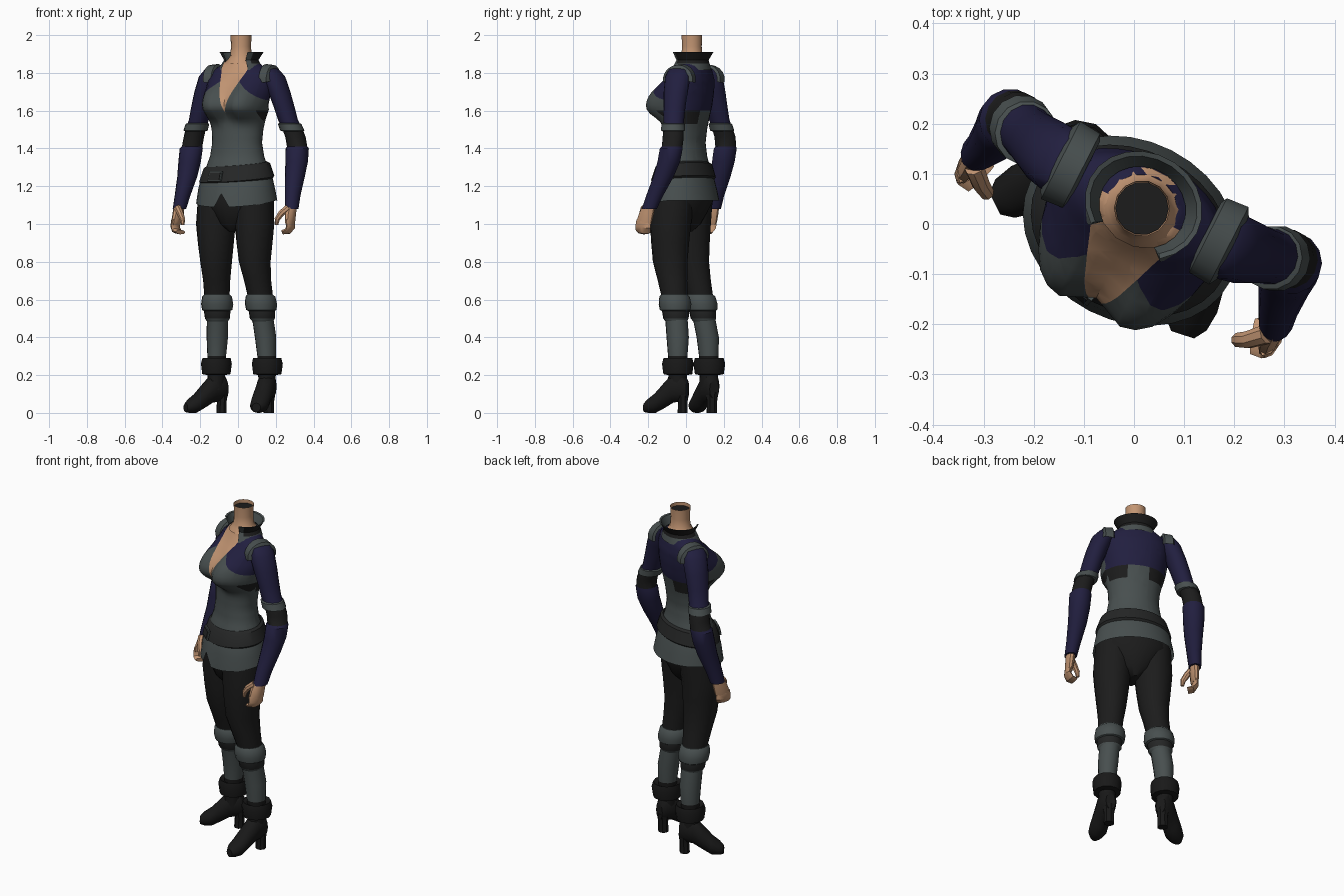
import bpy, bmesh, math
from mathutils import Vector, Matrix

ROT = Matrix.Rotation(math.radians(-27), 4, 'Z')   # the figure stands turned
I4 = Matrix.Identity(4)


def material(name, rgb):
    m = bpy.data.materials.new(name)
    m.diffuse_color = (*rgb, 1)
    return m


MATS = [material("skin", (.54, .30, .17)), material("grey_cloth", (.064, .078, .078)),
        material("navy_cloth", (.0155, .0135, .05)), material("black_cloth", (.0115, .0115, .0115)),
        material("boot_leather", (.0095, .0095, .0095)), material("dark_leather", (.018, .019, .019))]
SKIN, GREY, NAVY, BLACK, BOOT, DARK = range(6)


def finish(name, bm, col):
    bmesh.ops.recalc_face_normals(bm, faces=bm.faces)
    for f in bm.faces:
        f.material_index = col(f.calc_center_median()) if callable(col) else col
    bm.transform(ROT)
    me = bpy.data.meshes.new(name)
    bm.to_mesh(me)
    bm.free()
    for m in MATS:
        me.materials.append(m)
    ob = bpy.data.objects.new(name, me)
    bpy.context.collection.objects.link(ob)
    return ob


def loft(name, rings, col, n=14, axis='z', s=1, sub=1, gap=0, cap=True, warp=None, cuts=(), M=I4):
    """Skin elliptical rings (x, y, z, rx, ry); gap leaves an opening at the front."""
    if sub > 1:
        fine = []
        for a, b in zip(rings, rings[1:]):
            fine += [tuple(p + (q - p) * k / sub for p, q in zip(a, b)) for k in range(sub)]
        rings = fine + [rings[-1]]
    bm = bmesh.new()
    rows = []
    for i, (x, y, z, rx, ry) in enumerate(rings):
        u, v = Vector((1, 0, 0)), Vector((0, 1, 0))
        if axis == 'y':
            v = Vector((0, 0, 1))
        elif axis == 't':
            a, b = rings[max(i - 1, 0)], rings[min(i + 1, len(rings) - 1)]
            d = (Vector(b[:3]) - Vector(a[:3])).normalized()
            u = v.cross(d).normalized()
            v = d.cross(u)
        row = []
        for k in range(n):
            t = 2 * math.pi * k / n
            if gap:
                t = -math.pi / 2 + gap + (2 * math.pi - 2 * gap) * k / (n - 1)
            p = Vector((x, y, z)) + u * rx * math.cos(t) + v * ry * math.sin(t)
            if warp:
                p = warp(p)
            row.append(bm.verts.new(M @ Vector((p.x * s, p.y, p.z))))
        rows.append(row)
    for a, b in zip(rows, rows[1:]):
        for k in range(n - 1 if gap else n):
            j = (k + 1) % n
            bm.faces.new((a[k], a[j], b[j], b[k]))
    if cap and not gap:
        bm.faces.new(rows[0])
        bm.faces.new(rows[-1])
    for co, no in cuts:
        bmesh.ops.bisect_plane(bm, geom=bm.verts[:] + bm.edges[:] + bm.faces[:], plane_co=co, plane_no=no)
    return finish(name, bm, col)


def box(name, size, loc, col, rot=I4):
    bm = bmesh.new()
    bmesh.ops.create_cube(bm, size=1)
    bm.transform(Matrix.Translation(loc) @ rot @ Matrix.Diagonal((*size, 1)))
    return finish(name, bm, col)


# Torso: vest with bust, neckline and jacket panels cut in
def bust(p):
    if p.y < 0.03:
        dz = (p.z - 1.625) / (.115 if p.z > 1.625 else .068)
        h = sum(math.exp(-(((p.x - c) / .08) ** 2 + dz * dz) ** 1.35) for c in (-.088, .088))
        p.y -= .094 * min(h, 1) * min(1, (.03 - p.y) / .06)
        p.x *= 1 + .07 * math.exp(-dz * dz)
    return p


def vest_colour(p):
    x, z = abs(p.x), p.z
    if p.y < .03:
        if x < .34 * (z - 1.59):
            return SKIN
        if z > 1.8 - .8 * x and z > 1.66:
            return NAVY
        return BLACK if x > .155 and 1.53 < z < 1.6 else GREY
    if z > 1.6:
        return NAVY
    return BLACK if x > .06 and z > 1.53 else GREY


cuts = [((0, 0, 1.59), (1, 0, -.34)), ((0, 0, 1.59), (1, 0, .34)),
        ((0, 0, 1.8), (.8, 0, 1)), ((0, 0, 1.8), (-.8, 0, 1)),
        ((0, 0, 1.6), (0, 0, 1)), ((0, 0, 1.53), (0, 0, 1)), ((0, .03, 0), (0, 1, 0)),
        ((.06, 0, 0), (1, 0, 0)), ((-.06, 0, 0), (1, 0, 0)),
        ((.155, 0, 0), (1, 0, 0)), ((-.155, 0, 0), (1, 0, 0))]
loft("vest", [(0, -.015, 1.22, .19, .145), (0, -.012, 1.30, .172, .128), (0, -.01, 1.36, .15, .112),
              (0, -.01, 1.43, .138, .105), (0, -.005, 1.5, .143, .108), (0, 0, 1.56, .155, .114),
              (0, .008, 1.63, .166, .122), (0, .017, 1.70, .178, .12), (0, .027, 1.76, .18, .11),
              (0, .036, 1.81, .16, .09), (0, .04, 1.845, .11, .075), (0, .037, 1.87, .07, .065)],
     vest_colour, n=32, sub=3, warp=bust, cuts=cuts)

# Neck and collar
loft("neck", [(0, .037, 1.85, .09, .08), (0, .035, 1.872, .07, .066), (0, .035, 1.89, .057, .057),
              (0, .035, 1.94, .053, .053), (0, .035, 2.0, .056, .056)], SKIN, cap=False)
loft("neck_inside", [(0, .035, 1.95, .05, .05), (0, .035, 1.98, .053, .053)], BLACK)
loft("collar_outside", [(0, .033, 1.815, .125, .1), (0, .036, 1.85, .105, .09), (0, .038, 1.868, .094, .084),
                        (0, .042, 1.91, .12, .105)],
     lambda p: GREY if p.y < -.01 or p.z < 1.85 else BLACK, n=18, gap=.7)
loft("collar_inside", [(0, .042, 1.91, .12, .105), (0, .042, 1.907, .11, .095), (0, .037, 1.862, .088, .08)],
     GREY, n=18, gap=.7)


# Skirt of the vest, pelvis and belt
def hem(p):
    if p.z < 1.14:
        front = max(0, -p.y / .19)
        p.z = 1.16 if abs(p.x) < .02 and p.y < 0 else 1.125 - .035 * front
    return p


def tilt(p):
    p.z += .05 * p.x + .1 * p.y
    return p


loft("vest_skirt", [(0, -.012, 1.3, .174, .13), (0, -.015, 1.24, .2, .152), (0, -.015, 1.18, .213, .168),
                    (0, -.015, 1.13, .223, .18)], GREY, n=32, cap=False, warp=hem)
loft("pelvis", [(0, -.025, .96, .025, .06), (0, -.025, 1.0, .1, .1), (0, -.02, 1.12, .2, .15),
                (0, -.015, 1.21, .195, .145)], BLACK, n=24)
loft("belt", [(0, -.013, 1.32, .168, .125), (0, -.013, 1.31, .184, .14), (0, -.015, 1.24, .208, .161),
              (0, -.015, 1.23, .2, .15)], DARK, n=32, cap=False, warp=tilt)
lean = Matrix.Rotation(math.radians(-14), 4, 'Z') @ Matrix.Rotation(math.radians(-14), 4, 'X')
box("buckle", (.09, .009, .055), (-.05, -.167, 1.252), GREY, lean)
box("buckle_centre", (.074, .009, .04), (-.051, -.17, 1.252), DARK, lean)


def sleeve_colour(p):
    return BLACK if 1.41 < p.z < 1.51 else NAVY


def leg_colour(p):
    if p.z > .6:
        return BLACK
    return GREY if p.z > .25 else BOOT


for s, side in ((1, "left"), (-1, "right")):
    # Arm with elbow bands; one hand hangs a little further forward
    def swing(p, s=s):
        p.y -= .017 * s * min(1, max(0, (1.32 - p.z) / .25))
        return p

    loft(side + "_sleeve", [(.165, .045, 1.828, .02, .03), (.17, .045, 1.818, .042, .058),
                            (.187, .047, 1.78, .06, .07), (.219, .051, 1.7, .057, .067),
                            (.245, .057, 1.62, .054, .06), (.265, .063, 1.55, .052, .056),
                            (.285, .07, 1.51, .053, .056), (.302, .078, 1.46, .053, .058),
                            (.312, .077, 1.41, .053, .057), (.315, .073, 1.4, .061, .062),
                            (.318, .06, 1.33, .059, .062), (.322, .035, 1.25, .052, .056),
                            (.333, -.005, 1.15, .04, .047), (.342, -.028, 1.08, .034, .042)],
         sleeve_colour, s=s, warp=swing)
    loft(side + "_elbow_band", [(.27, .064, 1.535, .05, .054), (.274, .064, 1.53, .062, .064),
                                (.287, .069, 1.495, .064, .066), (.29, .069, 1.49, .05, .055)], GREY, s=s)
    # Shoulder pad: strip arching from front to back
    bm = bmesh.new()
    rows = []
    for k in range(11):
        a = math.pi * (-.06 + 1.12 * k / 10)
        c, h = math.cos(a), math.sin(a)
        rows.append([bm.verts.new((s * x, .047 - rb * c, 1.765 + rz * h)) for x, rb, rz in
                     ((.135, .07, .068), (.142, .084, .082), (.188, .088, .077), (.2, .066, .05))])
    for a, b in zip(rows, rows[1:]):
        for k in range(3):
            bm.faces.new((a[k], a[k + 1], b[k + 1], b[k]))
    finish(side + "_shoulder_pad", bm, GREY)

    # Hand: palm, curled fingers, thumb
    loft(side + "_palm", [(.342, -.028, 1.1, .027, .034), (.342, -.042, 1.06, .026, .042),
                          (.346, -.056, 1.01, .021, .046), (.348, -.058, .995, .016, .04)],
         SKIN, n=10, s=s, warp=swing)
    loft(side + "_fingers", [(.347, -.057, 1.02, .019, .044), (.352, -.06, .985, .017, .044),
                             (.338, -.066, .962, .015, .042), (.312, -.075, .957, .012, .036)],
         SKIN, n=8, axis='t', s=s, warp=swing)
    loft(side + "_thumb", [(.335, -.06, 1.085, .02, .02), (.308, -.085, 1.055, .018, .018),
                           (.29, -.095, 1.025, .015, .015), (.287, -.097, .995, .009, .009)],
         SKIN, n=8, axis='t', s=s, warp=swing)

    # Leg, with the two feet slightly staggered
    def stagger(p, s=s):
        p.y -= .013 * s * min(1, max(0, (1 - p.z) / .6))
        return p

    loft(side + "_leg", [(.107, -.025, 1.15, .102, .12), (.115, -.033, 1.0, .104, .11),
                         (.116, -.033, .9, .094, .102), (.117, -.03, .8, .082, .094),
                         (.125, -.01, .7, .07, .08), (.132, .005, .63, .067, .071),
                         (.14, .025, .5, .056, .06), (.15, .04, .4, .056, .06),
                         (.155, .043, .3, .049, .052), (.157, .043, .2, .046, .05),
                         (.157, .04, .12, .042, .05)], leg_colour, n=16, s=s, warp=stagger)
    loft(side + "_knee_cuff", [(.132, .005, .63, .064, .068), (.133, .008, .615, .079, .081),
                               (.135, .013, .575, .085, .087), (.136, .015, .545, .08, .082),
                               (.138, .018, .535, .06, .06)], GREY, n=16, s=s, warp=stagger)
    loft(side + "_knee_strap", [(.138, .018, .54, .07, .072), (.139, .022, .5, .066, .068),
                                (.14, .024, .485, .055, .058)],
         lambda p: DARK if p.z > .5 else GREY, n=16, s=s, warp=stagger)
    loft(side + "_ankle_cuff", [(.157, .045, .275, .045, .048), (.157, .045, .29, .074, .077),
                                (.158, .045, .26, .081, .085), (.158, .045, .205, .074, .077),
                                (.158, .045, .2, .045, .05)], BOOT, n=12, s=s, warp=stagger)

    # Boot foot and block heel
    turn = Matrix.Rotation(math.radians(9 if s > 0 else -36), 4, 'Z')
    M = Matrix.Translation((.158 * s, .043 - .015 * s, 0)) @ turn
    loft(side + "_boot_foot", [(0, .058, .125, .028, .05), (0, .035, .14, .043, .078), (0, -.02, .135, .05, .08),
                               (0, -.075, .09, .05, .067), (0, -.12, .053, .052, .053),
                               (0, -.16, .038, .043, .038), (0, -.183, .028, .024, .024)],
         BOOT, n=12, axis='y', M=M)
    loft(side + "_boot_heel", [(0, .03, 0, .03, .028), (0, .032, .06, .029, .026), (0, .03, .11, .038, .035)],
         BOOT, n=8, M=M)

# Smooth shading with sharp creases
bpy.ops.object.select_all(action='SELECT')
bpy.context.view_layer.objects.active = bpy.data.objects["vest"]
bpy.ops.object.shade_smooth_by_angle(angle=math.radians(40))
